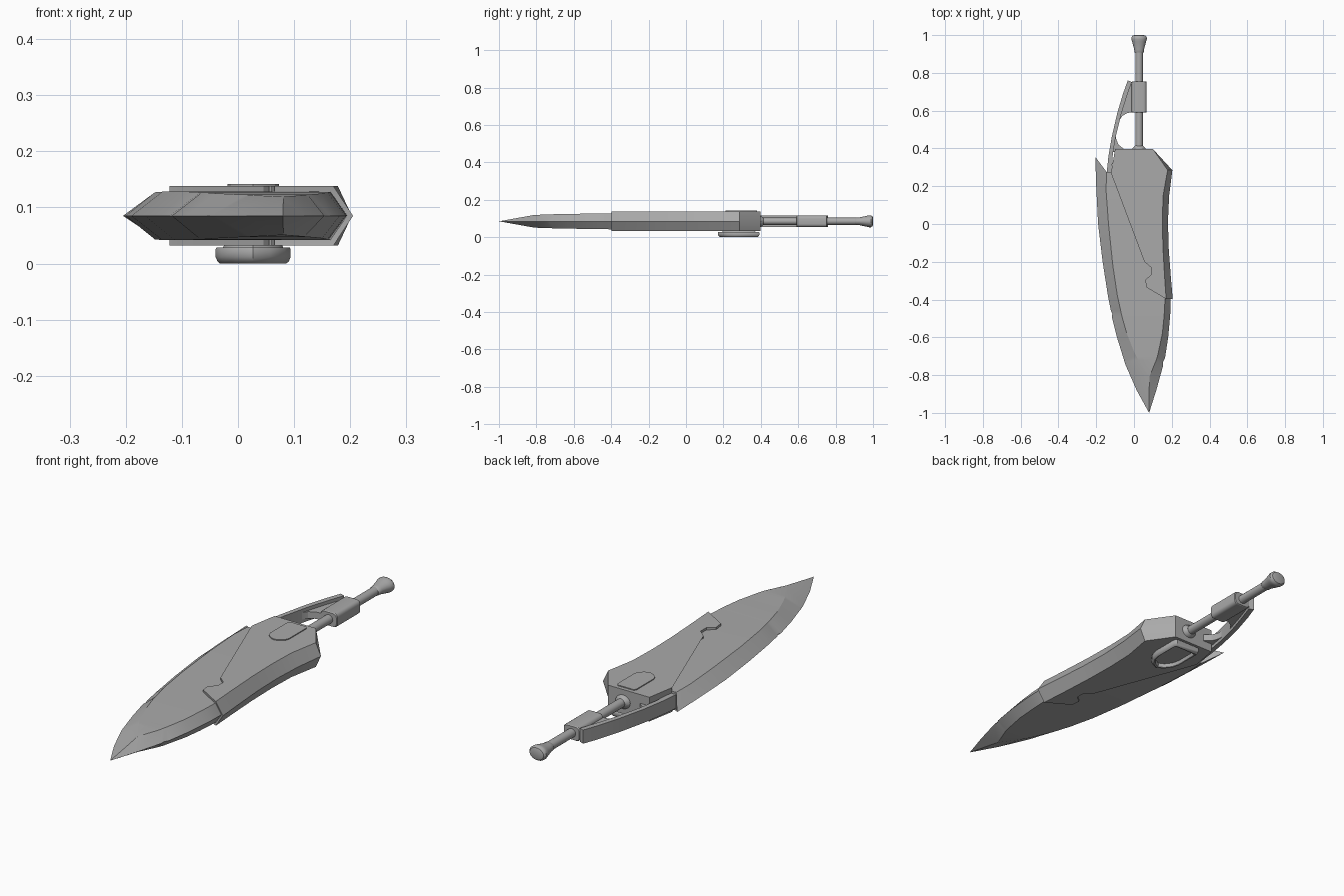
import bpy, bmesh, math

MID = 0.085   # height of the sword's central plane
HX = 0.027    # handle axis

steel = bpy.data.materials.new("grey steel")
steel.diffuse_color = (0.4, 0.4, 0.4, 1)


def finish(name, bm, angle=25):
    bmesh.ops.remove_doubles(bm, verts=bm.verts, dist=1e-5)
    bmesh.ops.recalc_face_normals(bm, faces=bm.faces)
    me = bpy.data.meshes.new(name)
    bm.to_mesh(me)
    bm.free()
    me.materials.append(steel)
    ob = bpy.data.objects.new(name, me)
    bpy.context.collection.objects.link(ob)
    bpy.ops.object.select_all(action='DESELECT')
    bpy.context.view_layer.objects.active = ob
    ob.select_set(True)
    bpy.ops.object.shade_smooth_by_angle(angle=math.radians(angle))
    return ob


def loft(name, rings, angle=25):
    """Skin equal-length rings of points and cap both ends."""
    bm = bmesh.new()
    vs = [[bm.verts.new(p) for p in r] for r in rings]
    n = len(rings[0])
    for a, b in zip(vs, vs[1:]):
        for i in range(n):
            j = (i + 1) % n
            bm.faces.new((a[i], a[j], b[j], b[i]))
    caps = [bm.faces.new(vs[0]), bm.faces.new(vs[-1])]
    bmesh.ops.triangulate(bm, faces=caps)
    return finish(name, bm, angle)


def plate(name, outline, z0, z1):
    return loft(name, [[(x, y, z) for x, y in outline] for z in (z0, z1)])


def turned(name, profile, sx=1.0, sz=1.0, sides=20):
    """Turn a (y, radius) profile around the handle axis."""
    ring = [2 * math.pi * i / sides for i in range(sides)]
    return loft(name, [[(HX + r * sx * math.cos(a), y, MID + r * sz * math.sin(a))
                        for a in ring] for y, r in profile], 35)


# blade: edge y, left, right, ridge y, left, right, half thickness
rows = [
    (0.355, -0.205, 0.10, 0.275, -0.145, 0.08, 0.040),
    (0.20, -0.200, 0.12, 0.18, -0.148, 0.10, 0.042),
    (0.00, -0.190, 0.14, 0.00, -0.135, 0.12, 0.043),
    (-0.20, -0.166, 0.15, -0.22, -0.112, 0.13, 0.043),
    (-0.38, -0.138, 0.195, -0.38, -0.088, 0.165, 0.043),
    (-0.46, -0.122, 0.193, -0.46, -0.070, 0.161, 0.042),
    (-0.475, -0.114, 0.192, -0.475, -0.067, 0.160, 0.042),
    (-0.49, -0.118, 0.191, -0.49, -0.064, 0.159, 0.042),
    (-0.60, -0.090, 0.181, -0.58, -0.038, 0.150, 0.040),
    (-0.71, -0.056, 0.164, -0.68, 0.002, 0.129, 0.038),
    (-0.73, -0.050, 0.153, -0.70, 0.012, 0.124, 0.038),
    (-0.75, -0.043, 0.154, -0.72, 0.022, 0.118, 0.037),
    (-0.88, 0.014, 0.118, -0.81, 0.079, 0.081, 0.034),
    (-1.00, 0.080, 0.080, -1.00, 0.080, 0.080, 0.0),
]
loft("blade", [[(l, y, MID), (li, yi, MID + h), (ri, yi, MID + h),
                (r, y, MID), (ri, yi, MID - h), (li, yi, MID - h)]
               for y, l, r, yi, li, ri, h in rows])

# housing: right flank swells outward at mid height, left follows the stepped seam
flank = [(0.170, -0.397, 0.205), (0.162, -0.28, 0.195), (0.153, -0.12, 0.183),
         (0.150, 0.02, 0.180), (0.154, 0.15, 0.186), (0.178, 0.285, 0.203)]
seam = [(0.10, 0.397), (-0.10, 0.397), (-0.122, 0.27), (-0.105, 0.255), (0.045, 0.06),
        (0.055, -0.20), (0.09, -0.23), (0.09, -0.27), (0.06, -0.295), (0.065, -0.335)]
face = [(x, y) for x, y, m in flank] + seam
middle = [(m, y) for x, y, m in flank] + seam
loft("housing", [[(x, y, MID + dz) for x, y in pts]
                 for pts, dz in ((face, -0.053), (middle, 0), (face, 0.053))])


def shield(cx, w, top, shoulder, tip):
    """Shield outline with clipped top corners and a rounded pointed foot."""
    half = [(0.88 * w, top), (w, top - 0.012), (w, shoulder),
            (0.85 * w, shoulder + 0.45 * (tip - shoulder)),
            (0.45 * w, shoulder + 0.83 * (tip - shoulder))]
    return ([(cx + x, y) for x, y in half] + [(cx, tip)]
            + [(cx - x, y) for x, y in reversed(half)])


# emblem plate on the upper face
plate("upper_emblem", shield(HX, 0.046, 0.38, 0.25, 0.21), 0.130, 0.142)


# lower emblem: rounded rim around a recessed panel
def scaled(pts, s, z):
    return [(HX + (x - HX) * s, 0.29 + (y - 0.29) * s, z) for x, y in pts]


base = shield(HX, 0.067, 0.392, 0.26, 0.17)
loft("lower_emblem", [scaled(base, s, z) for s, z in (
    (0.75, 0.036), (0.80, 0.029), (0.97, 0.029), (1.0, 0.025), (1.0, 0.012),
    (0.95, 0.004), (0.88, 0.0), (0.82, 0.002), (0.79, 0.010), (0.79, 0.018))], 40)

# handle
turned("grip_rod", [(0.38, 0.02), (0.93, 0.02)], 1, 0.95)
turned("rod_collar", [(0.39, 0.036), (0.402, 0.034), (0.415, 0.021)], 1, 0.85)
turned("pommel", [(0.905, 0.021), (0.91, 0.025), (0.925, 0.026), (0.965, 0.037),
                  (0.978, 0.041), (0.988, 0.041), (0.997, 0.034), (1.0, 0.024)], 1, 0.78)

# sleeve: block with rounded long edges
corner = [(cx * 0.023 + 0.017 * math.cos(a), cz * 0.014 + 0.017 * math.sin(a))
          for k, (cx, cz) in enumerate(((1, 1), (-1, 1), (-1, -1), (1, -1)))
          for a in [math.pi / 2 * (k + t / 4) for t in range(5)]]
loft("grip_sleeve", [[(HX + x * s, y, MID + z * s) for x, z in corner]
                     for y, s in ((0.59, 0.93), (0.594, 1), (0.751, 1), (0.755, 0.93))])

# hand guard: tall outer rib and thinner inner web
outer = [(-0.145, 0.27), (-0.135, 0.36), (-0.118, 0.46), (-0.088, 0.59),
         (-0.058, 0.69), (-0.033, 0.76)]
inner = [(-0.012, 0.752), (-0.040, 0.67), (-0.068, 0.58), (-0.097, 0.46),
         (-0.112, 0.37), (-0.118, 0.27)]
plate("guard_rib", outer + inner, MID - 0.03, MID + 0.03)
web = [(-0.025, 0.742), (0.0, 0.742), (0.0, 0.592), (-0.035, 0.588), (-0.062, 0.572),
       (-0.082, 0.54), (-0.094, 0.49), (-0.094, 0.45), (-0.082, 0.42),
       (-0.055, 0.398), (-0.055, 0.38), (-0.115, 0.38), (-0.105, 0.46), (-0.076, 0.58)]
plate("guard_web", web, MID - 0.015, MID + 0.015)
